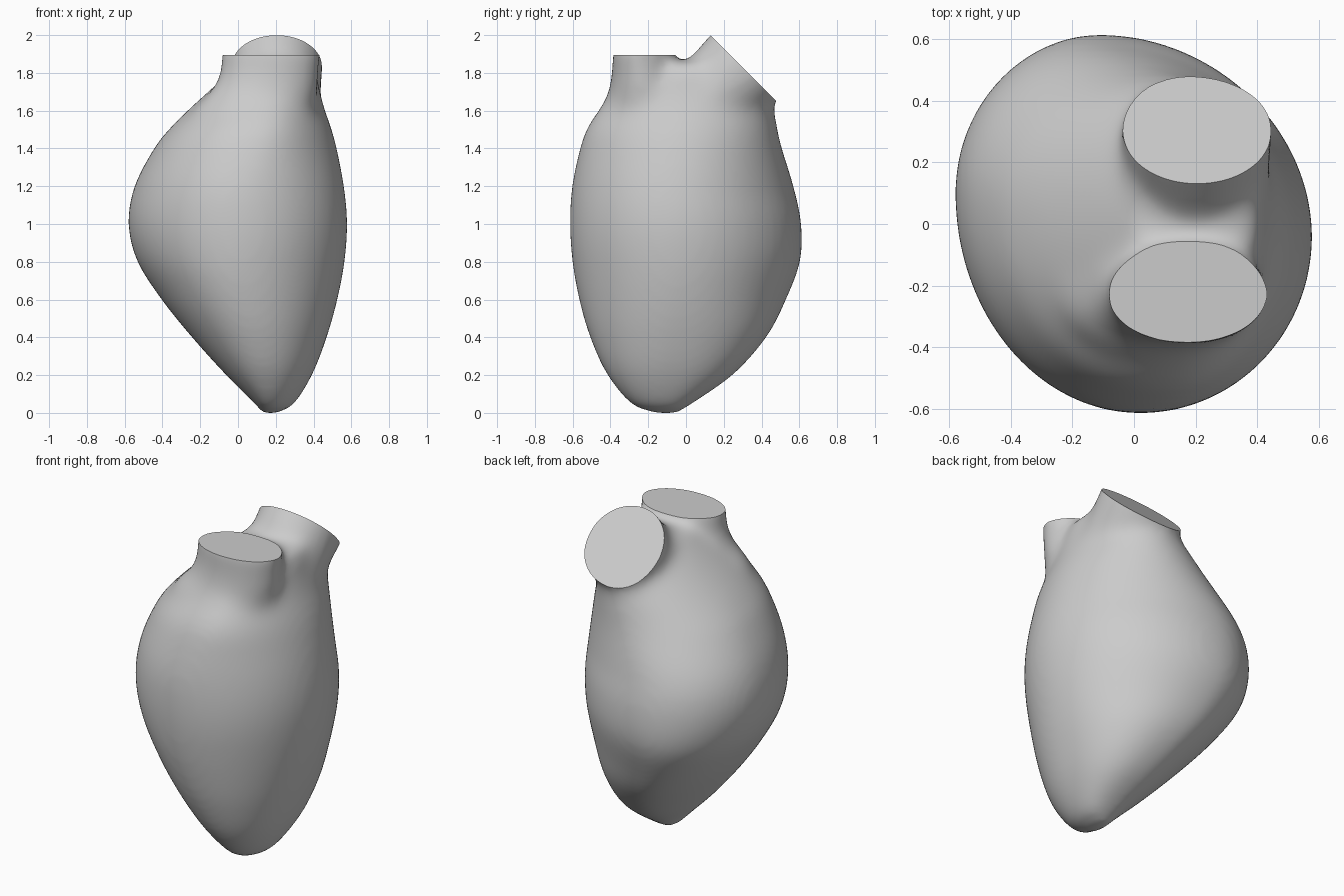
import bpy, bmesh
from math import sin, cos, pi, radians
from mathutils import Vector, Matrix

cube = bpy.data.objects.get("Cube")
if cube:
    bpy.data.objects.remove(cube)

SIDES = 64


def blend(a, b, t):
    """Ease from a to b."""
    t = max(0, min(1, t))
    return a + (b - a) * t * t * (3 - 2 * t)


def loft(bm, rings):
    """Skin a list of closed rings and cap both ends."""
    loops = [[bm.verts.new(p) for p in ring] for ring in rings]
    for a, b in zip(loops, loops[1:]):
        for i in range(SIDES):
            j = (i + 1) % SIDES
            bm.faces.new((a[i], a[j], b[j], b[i]))
    bm.faces.new(loops[0][::-1])
    bm.faces.new(loops[-1])


def body_ring(z, x0, x1, y0, y1):
    """Lopsided oval whose widest points and corner fullness drift with height."""
    low, top = z / 0.8, (z - 1.1) / 0.6
    xf = blend(blend(0.165, 0.02, low), 0.17, top)
    xb = blend(blend(0.165, -0.11, low), 0.17, top)
    yl = blend(blend(-0.1, 0.1, low), 0, top)
    yr = blend(blend(-0.1, -0.04, low), 0, top)
    # Corner exponents: below one is fuller, above one is flatter
    corner = {(True, True): blend(0.82, 1.02, low),
              (True, False): blend(1, 1.1, top),
              (False, False): blend(blend(0.92, 1, low), 0.86, top),
              (False, True): 1}
    ring = []
    for i in range(SIDES):
        c, s = cos(2 * pi * i / SIDES), sin(2 * pi * i / SIDES)
        xc, yc = (xb if s > 0 else xf), (yr if c > 0 else yl)
        k = corner[c > 0, s > 0]
        x = xc + abs(c) ** k * (x1 - xc if c > 0 else x0 - xc)
        y = yc + abs(s) ** k * (y1 - yc if s > 0 else y0 - yc)
        ring.append((x, y, z))
    return ring


def spline(rows, steps=5):
    """Catmull-Rom through the rows of a profile."""
    rows = [Vector(r) for r in rows]
    out = []
    for i in range(len(rows) - 1):
        p, q = rows[i], rows[i + 1]
        m = (q - rows[i - 1]) / 2 if i else q - p
        n = (rows[i + 2] - p) / 2 if i + 2 < len(rows) else q - p
        for k in range(steps):
            t = k / steps
            out.append(p * (2*t**3 - 3*t**2 + 1) + m * (t**3 - 2*t**2 + t)
                       + q * (3*t**2 - 2*t**3) + n * (t**3 - t**2))
    return out + [rows[-1]]


def tube_ring(center, rx, ry, tilt=0):
    m = Matrix.Translation(center) @ Matrix.Rotation(tilt, 4, 'X')
    return [m @ Vector((rx * cos(2*pi*i/SIDES), ry * sin(2*pi*i/SIDES), 0))
            for i in range(SIDES)]


# Body: height, left edge, right edge, front edge, back edge
profile = [
    (-.01, .13, .2, -.16, -.05), (.04, .09, .295, -.29, .03),
    (.2, -.07, .395, -.42, .255), (.4, -.25, .472, -.51, .43),
    (.6, -.41, .528, -.567, .533), (.8, -.535, .565, -.602, .605),
    (1, -.58, .578, -.614, .609), (1.2, -.545, .56, -.602, .567),
    (1.4, -.44, .522, -.56, .507), (1.5, -.36, .495, -.525, .485),
    (1.6, -.26, .46, -.46, .468), (1.7, -.15, .432, -.39, .43),
    (1.8, -.04, .415, -.3, .33), (1.85, .01, .39, -.2, .25)]
bm = bmesh.new()
loft(bm, [body_ring(*row) for row in spline(profile)])

# Front neck: upright oval tube, flared where it meets the body
loft(bm, [tube_ring((x, y, z), rx, ry) for x, y, z, rx, ry in (
    (.07, -.2, 1.5, .34, .24), (.08, -.215, 1.6, .32, .23),
    (.145, -.224, 1.7, .28, .183), (.168, -.227, 1.8, .262, .165),
    (.175, -.227, 1.88, .268, .163), (.175, -.227, 1.95, .272, .165))])

# Rear neck: round tube leaning backwards
tilt = radians(-45)
rear_center = Vector((.205, .305, 1.825))
rear_axis = Vector((0, 1, 1)).normalized()
loft(bm, [tube_ring(rear_center + rear_axis * s, r, r, tilt) for s, r in (
    (-.35, .24), (-.18, .235), (-.06, .243), (.1, .252))])

bmesh.ops.recalc_face_normals(bm, faces=bm.faces)
mesh = bpy.data.meshes.new("vessel_body")
bm.to_mesh(mesh)
bm.free()
body = bpy.data.objects.new("vessel_body", mesh)
bpy.context.collection.objects.link(body)
bpy.ops.object.select_all(action='DESELECT')
bpy.context.view_layer.objects.active = body
body.select_set(True)

# Fuse the three volumes into one skin
fuse = body.modifiers.new("fuse", 'REMESH')
fuse.mode = 'VOXEL'
fuse.voxel_size = 0.02
bpy.ops.object.modifier_apply(modifier="fuse")

# Soften the skin, more and more towards the necks, and rest it on the floor
bm = bmesh.new()
bm.from_mesh(body.data)
for k in range(30):
    verts = [v for v in bm.verts if k < 6 or v.co.z > 1 + k * 0.02]
    bmesh.ops.smooth_vert(bm, verts=verts, factor=0.5, use_axis_x=True,
                          use_axis_y=True, use_axis_z=True)
base = min(v.co.z for v in bm.verts)
bmesh.ops.translate(bm, verts=bm.verts, vec=(0, 0, -base))
bm.to_mesh(body.data)
bm.free()


def slice_off(name, matrix):
    """Cut the body with a box to leave a flat neck end."""
    bpy.ops.mesh.primitive_cube_add(size=1)
    cutter = bpy.context.object
    cutter.name = name
    cutter.hide_render = True
    cutter.matrix_world = matrix
    bpy.context.view_layer.update()
    cut = body.modifiers.new(name, 'BOOLEAN')
    cut.operation = 'DIFFERENCE'
    cut.solver = 'EXACT'
    cut.object = cutter
    bpy.context.view_layer.objects.active = body
    bpy.ops.object.modifier_apply(modifier=name)
    bpy.data.objects.remove(cutter)


slice_off("rear_cutter", Matrix.Translation(rear_center + rear_axis / 2)
          @ Matrix.Rotation(tilt, 4, 'X'))
slice_off("front_cutter", Matrix.Translation((.2, -.5, 2.395)))

# Single plain grey
grey = bpy.data.materials.new("plain_grey")
grey.use_nodes = True
color = (.6, .6, .6, 1)
grey.diffuse_color = color
grey.node_tree.nodes["Principled BSDF"].inputs["Base Color"].default_value = color
body.data.materials.clear()
body.data.materials.append(grey)

bpy.ops.object.select_all(action='DESELECT')
body.select_set(True)
bpy.context.view_layer.objects.active = body
bpy.ops.object.shade_smooth_by_angle(angle=radians(35))
